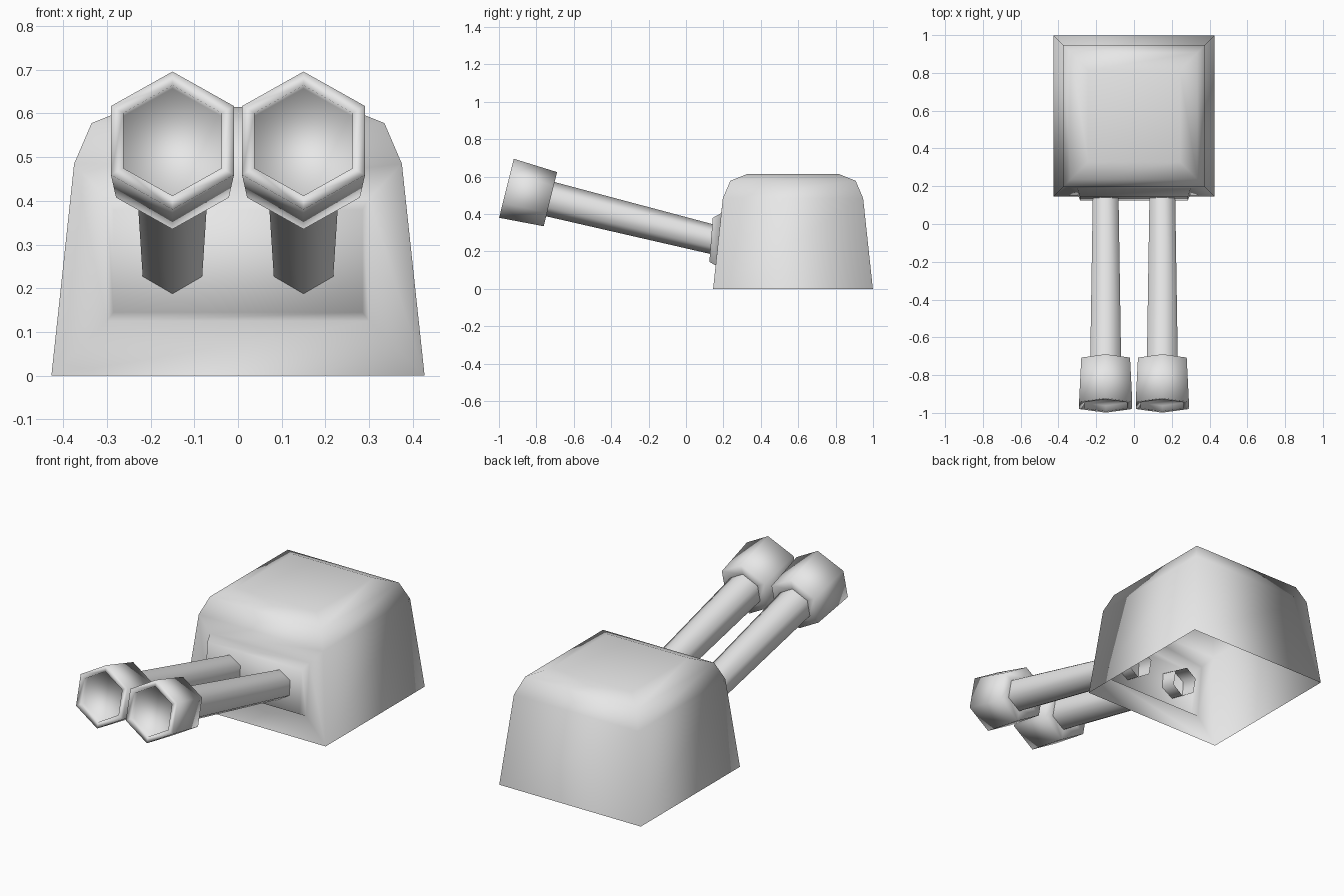
import bpy, bmesh, math
from mathutils import Vector, Matrix

cube = bpy.data.objects.get("Cube")
if cube:
    bpy.data.objects.remove(cube)

grey = bpy.data.materials.new("light_grey")
grey.use_nodes = True
colour = (0.8, 0.8, 0.8, 1)
grey.diffuse_color = colour
grey.node_tree.nodes["Principled BSDF"].inputs["Base Color"].default_value = colour


def finish(bm, name):
    bmesh.ops.recalc_face_normals(bm, faces=bm.faces)
    mesh = bpy.data.meshes.new(name)
    bm.to_mesh(mesh)
    bm.free()
    mesh.shade_smooth()
    mesh.materials.append(grey)
    obj = bpy.data.objects.new(name, mesh)
    bpy.context.collection.objects.link(obj)
    return obj


def bridge(bm, lower, upper):
    n = len(lower)
    return [bm.faces.new((lower[i], lower[(i + 1) % n], upper[(i + 1) % n], upper[i]))
            for i in range(n)]


# Turret body: stacked square rings, open underneath
bm = bmesh.new()
mid_y = 0.572
rings = []
for half, z in ((0.427, 0), (0.375, 0.485), (0.335, 0.578), (0.243, 0.615)):
    rings.append([bm.verts.new((sx * half, mid_y + sy * half, z))
                  for sx, sy in ((-1, -1), (1, -1), (1, 1), (-1, 1))])
walls = [bridge(bm, a, b) for a, b in zip(rings, rings[1:])]
bm.faces.new(rings[-1])

# Raised mounting panel, drawn out of the lower front wall
front = walls[0][0]
corners = list(front.verts)
bm.faces.remove(front)


def panel_ring(half, low, high):
    return [bm.verts.new((sx * half, y, z)) for sx, (y, z) in
            ((-1, low), (1, low), (1, high), (-1, high))]


edge = panel_ring(0.30, (0.159, 0.125), (0.188, 0.405))
face = panel_ring(0.285, (0.125, 0.145), (0.143, 0.38))
bridge(bm, corners, edge)
bridge(bm, edge, face)
bm.faces.new(face)
finish(bm, "turret_body")

# Gun axis, shared by barrels and muzzles
muzzle_tip = Vector((0, -0.96, 0.538))
breech = Vector((0, 0.23, 0.243))
length = (breech - muzzle_tip).length
turn = (breech - muzzle_tip).to_track_quat('Z', 'Y').to_matrix().to_4x4()


def hex_tube(name, profile, x, cap=False):
    """Six-sided turned shape; profile is (distance behind the tip, radius)."""
    bm = bmesh.new()
    loops = [[bm.verts.new((r * math.sin(i * math.pi / 3), r * math.cos(i * math.pi / 3), d))
              for i in range(6)] for d, r in profile]
    for a, b in zip(loops, loops[1:]):
        bridge(bm, a, b)
    if cap:
        bm.faces.new(loops[0])
    bmesh.ops.transform(bm, verts=bm.verts,
                        matrix=Matrix.Translation(muzzle_tip + Vector((x, 0, 0))) @ turn)
    return finish(bm, name)


# Twin barrels with flared, recessed muzzles
for side, x in (("left", 0.15), ("right", -0.15)):
    hex_tube(side + "_barrel", ((0.2, 0.095), (length, 0.077)), x)
    hex_tube(side + "_muzzle", ((0.03, 0.13), (0, 0.13), (0, 0.1625),
                                (0.242, 0.149), (0.242, 0.09)), x, cap=True)
